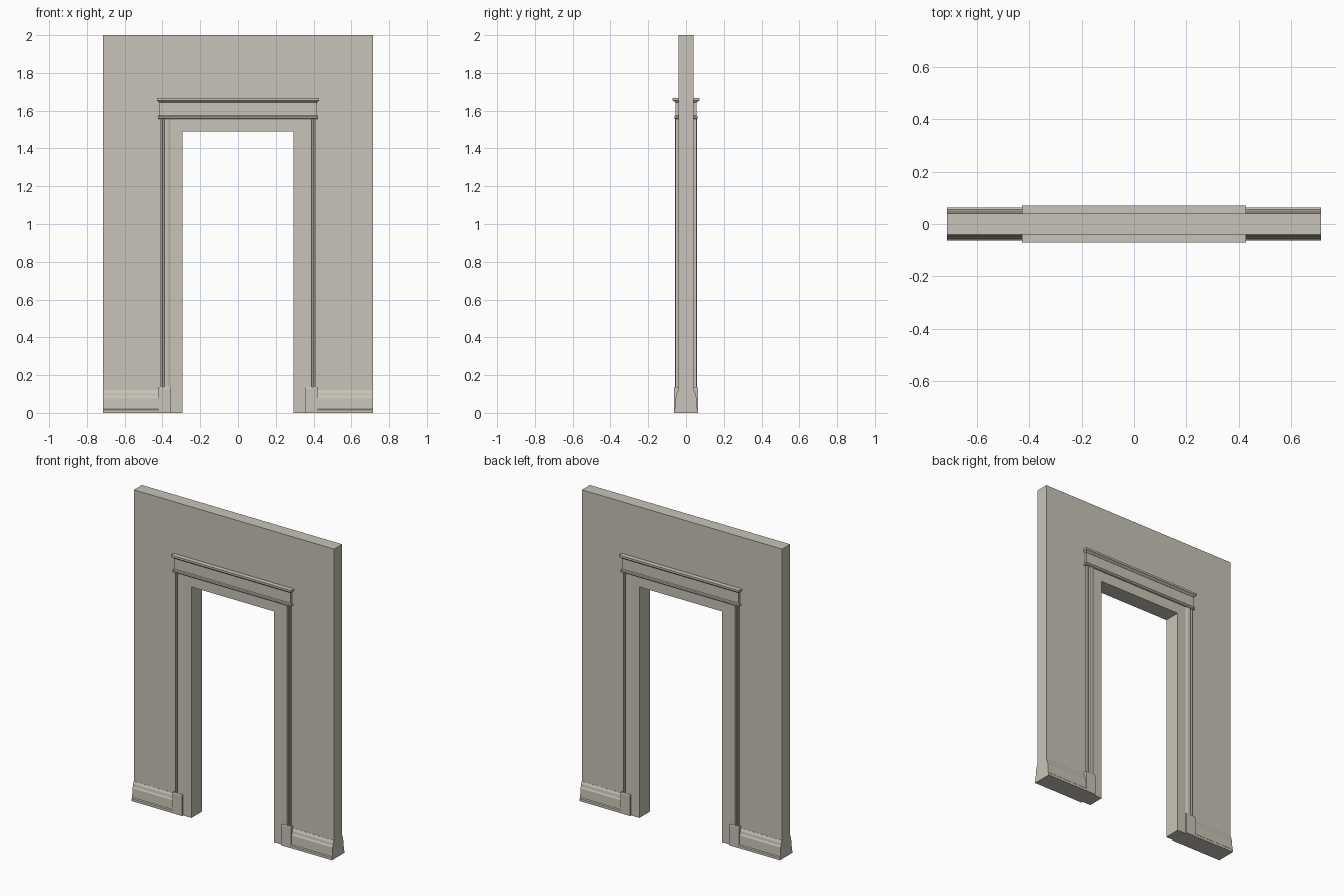
import bpy
import bmesh
from mathutils import Vector

cube = bpy.data.objects.get("Cube")
if cube:
    bpy.data.objects.remove(cube, do_unlink=True)

paint = bpy.data.materials.new("warm_stone_paint")
paint.use_nodes = True
colour = (0.58, 0.55, 0.48, 1)
paint.diffuse_color = colour
paint.node_tree.nodes["Principled BSDF"].inputs["Base Color"].default_value = colour


def finish(name, bm):
    bmesh.ops.recalc_face_normals(bm, faces=bm.faces)
    mesh = bpy.data.meshes.new(name)
    bm.to_mesh(mesh)
    bm.free()
    mesh.materials.append(paint)
    obj = bpy.data.objects.new(name, mesh)
    bpy.context.scene.collection.objects.link(obj)
    return obj


def skin(name, rings):
    """Join matching rings of points and cap both ends."""
    bm = bmesh.new()
    loops = [[bm.verts.new(p) for p in ring] for ring in rings]
    for a, b in zip(loops, loops[1:]):
        for i in range(len(a)):
            j = (i + 1) % len(a)
            bm.faces.new((a[i], a[j], b[j], b[i]))
    bm.faces.new(loops[0])
    bm.faces.new(loops[-1])
    return finish(name, bm)


def prism(name, points, start, end):
    """Extrude a flat outline along start -> end."""
    return skin(name, [[Vector(p) + Vector(o) for p in points] for o in (start, end)])


def stack(name, levels, cx=0):
    """Rectangular block whose half sizes change with height."""
    return skin(name, [[(cx + sx * hx, sy * hy, z)
                        for sx, sy in ((-1, -1), (1, -1), (1, 1), (-1, 1))]
                       for z, hx, hy in levels])


WALL_X, WALL_Y, OPEN_X, OPEN_Z, HEAD_Z = 0.715, 0.041, 0.295, 1.49, 1.56

# Wall with doorway, hidden slightly behind the lining
gap_x, gap_z = OPEN_X + 0.005, OPEN_Z + 0.005
arch = [(-WALL_X, 0), (-gap_x, 0), (-gap_x, gap_z), (gap_x, gap_z),
        (gap_x, 0), (WALL_X, 0), (WALL_X, 2), (-WALL_X, 2)]
prism("wall", [(x, 0, z) for x, z in arch], (0, -WALL_Y, 0), (0, WALL_Y, 0))

# Moulded casing section: inner lining, sloped step, groove, outer band
casing = [(OPEN_X, 0.053), (0.355, 0.053), (0.37, 0.058), (0.39, 0.058),
          (0.393, 0.047), (0.399, 0.047), (0.402, 0.056), (0.412, 0.056)]
casing += [(x, -y) for x, y in reversed(casing)]

# Skirting section: foot bead, plain face, moulded top
skirting = [(0.03, 0), (0.063, 0), (0.063, 0.016), (0.058, 0.021), (0.056, 0.08),
            (0.051, 0.09), (0.049, 0.105), (0.042, 0.12), (0.03, 0.12)]

for side, sx in (("left", 1), ("right", -1)):
    prism(side + "_casing", [(sx * x, y, 0) for x, y in casing], (0, 0, 0), (0, 0, HEAD_Z))
    stack(side + "_plinth_blocks", [(0, 0.034, 0.064), (0.13, 0.034, 0.064),
                                   (0.136, 0.033, 0.061)], sx * 0.388)
    for face, sy in (("front", -1), ("back", 1)):
        prism(f"{side}_{face}_skirting", [(0, sy * y, z) for y, z in skirting],
              (sx * 0.42, 0, 0), (sx * WALL_X, 0, 0))

# Flat lintel lining across the top of the doorway
stack("lintel", [(OPEN_Z, 0.355, 0.053), (HEAD_Z, 0.355, 0.053)])

# Header: bead, frieze board and projecting cap
stack("header_bead", [(1.556, 0.419, 0.059), (1.56, 0.423, 0.062),
                      (1.57, 0.423, 0.062), (1.575, 0.419, 0.058)])
stack("header_frieze", [(1.57, 0.415, 0.055), (1.65, 0.415, 0.055)])
stack("header_cap", [(1.643, 0.416, 0.056), (1.65, 0.422, 0.064),
                     (1.654, 0.428, 0.071), (1.667, 0.428, 0.071)])
